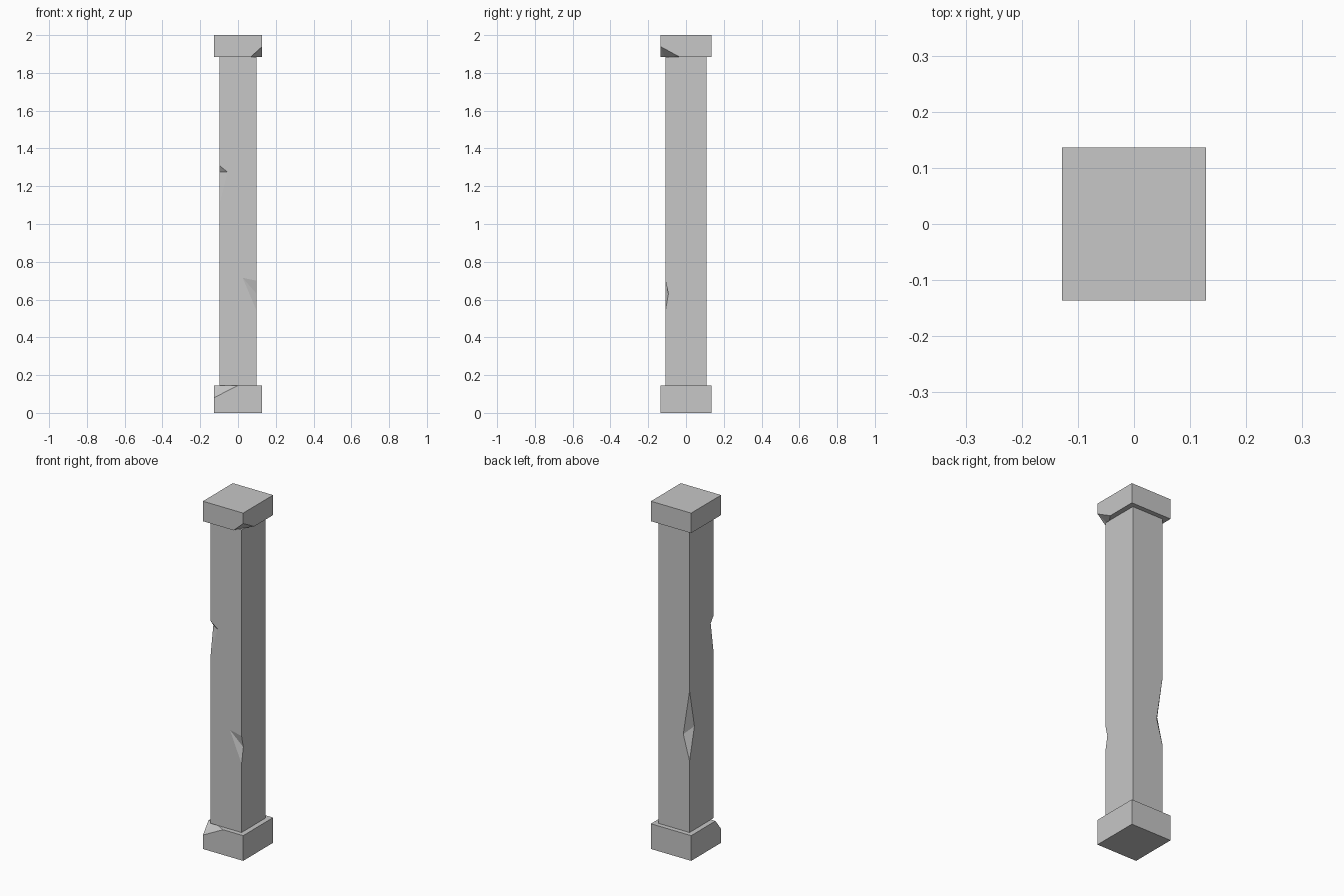
import bpy
import bmesh
from mathutils import Vector

if "Cube" in bpy.data.objects:
    bpy.data.objects.remove(bpy.data.objects["Cube"], do_unlink=True)

stone = bpy.data.materials.new("pale_grey_stone")
stone.use_nodes = True
colour = (0.57, 0.57, 0.57, 1)
stone.diffuse_color = colour
stone.node_tree.nodes["Principled BSDF"].inputs["Base Color"].default_value = colour


def add_object(name, bm):
    bmesh.ops.recalc_face_normals(bm, faces=bm.faces)
    mesh = bpy.data.meshes.new(name)
    bm.to_mesh(mesh)
    bm.free()
    mesh.materials.append(stone)
    obj = bpy.data.objects.new(name, mesh)
    bpy.context.scene.collection.objects.link(obj)
    return obj


def block(name, half_x, half_y, bottom, top):
    bm = bmesh.new()
    bmesh.ops.create_cube(bm, size=2)
    for v in bm.verts:
        z = top if v.co.z > 0 else bottom
        v.co = (v.co.x * half_x, v.co.y * half_y, z)
    return add_object(name, bm)


def chip(target, points, ridge):
    """Break a piece off: the hull of the points, grown about the inner ridge."""
    points = [Vector(p) for p in points]
    centre = (points[ridge[0]] + points[ridge[1]]) / 2
    bm = bmesh.new()
    for p in points:
        bm.verts.new(centre + (p - centre) * 1.5)
    hull = bmesh.ops.convex_hull(bm, input=bm.verts)
    loose = [v for v in bm.verts if not v.link_faces]
    bmesh.ops.delete(bm, geom=loose, context="VERTS")
    cutter = add_object("chip_cutter", bm)
    cutter.hide_render = True
    mod = target.modifiers.new("chip", "BOOLEAN")
    mod.operation = "DIFFERENCE"
    mod.solver = "EXACT"
    mod.object = cutter
    bpy.context.view_layer.update()
    graph = bpy.context.evaluated_depsgraph_get()
    result = bpy.data.meshes.new_from_object(target.evaluated_get(graph))
    target.modifiers.clear()
    target.data = result
    bpy.data.objects.remove(cutter, do_unlink=True)


# Main blocks
W, D = 0.128, 0.136      # half sizes of base and cap
w, d = 0.099, 0.109      # half sizes of shaft
LOW, HIGH = 0.145, 1.885
base = block("base", W, D, 0, LOW)
shaft = block("shaft", w, d, LOW, HIGH)
cap = block("cap", W, D, HIGH, 2)

# Notches in the shaft edges: top, bottom, then the two ends of the crease
chip(shaft, [(w, -d, 0.70), (w, -d, 0.54), (0.025, -d, 0.715), (w, -0.093, 0.63)], (2, 3))
chip(shaft, [(-w, -d, 1.31), (-w, -d, 1.10), (-0.055, -d, 1.275), (-w, -0.083, 1.275)], (2, 3))
chip(shaft, [(-w, d, 0.96), (-w, d, 0.555), (-0.059, d, 0.70), (-w, 0.065, 0.74)], (2, 3))

# Broken corners: corner, point on upright edge, two edge points, inner point
chip(cap, [(W, -D, HIGH), (W, -D, 1.94), (0.068, -D, HIGH),
           (W, -0.035, HIGH), (0.074, -0.113, HIGH)], (1, 4))
chip(base, [(-W, -D, LOW), (-W, -D, 0.08), (0, -D, LOW),
            (-W, -0.085, LOW), (-0.097, -0.085, LOW)], (1, 4))
